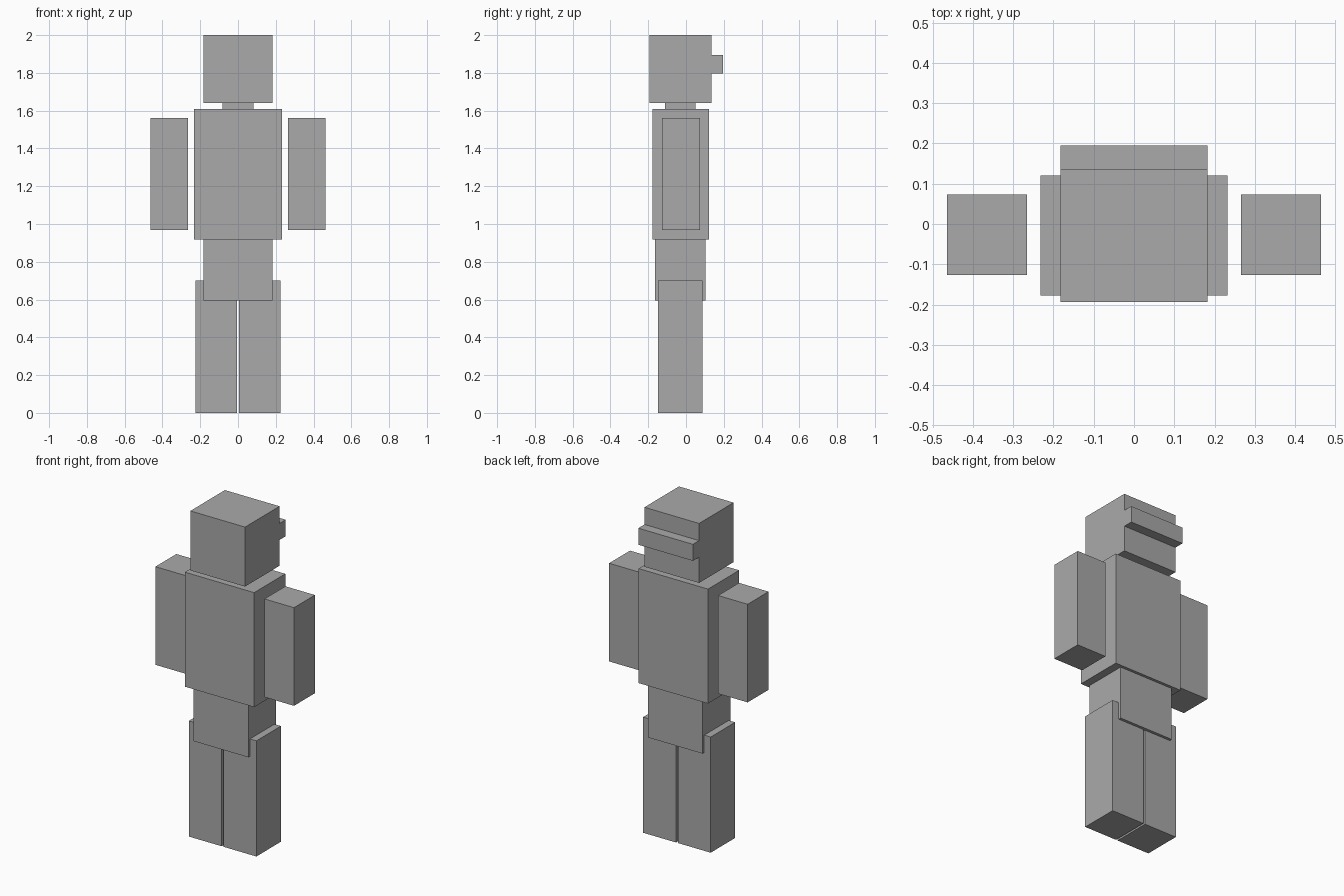
import bpy
from mathutils import Vector

cube = bpy.data.objects.get("Cube")
if cube:
    bpy.data.objects.remove(cube, do_unlink=True)

# Single flat colour
GREY = (0.4, 0.4, 0.4, 1.0)
grey = bpy.data.materials.new("plain grey")
grey.use_nodes = True
grey.diffuse_color = GREY
grey.node_tree.nodes["Principled BSDF"].inputs["Base Color"].default_value = GREY


def block(name, low, high):
    """Axis-aligned box between two opposite corners."""
    low, high = Vector(low), Vector(high)
    bpy.ops.mesh.primitive_cube_add(size=1, location=(low + high) / 2)
    obj = bpy.context.object
    obj.name = name
    obj.scale = high - low
    bpy.ops.object.transform_apply(location=False, rotation=False, scale=True)
    obj.data.materials.append(grey)
    return obj


# Head with the raised band across its back
block("head", (-0.183, -0.194, 1.64), (0.183, 0.136, 2.0))
block("head_back_band", (-0.183, 0.12, 1.796), (0.183, 0.195, 1.896))

# Neck, torso and hips
block("neck", (-0.083, -0.11, 1.6), (0.083, 0.05, 1.65))
block("torso", (-0.232, -0.177, 0.917), (0.232, 0.121, 1.61))
block("hips", (-0.183, -0.163, 0.595), (0.183, 0.104, 0.93))

# Arms and legs, one on each side
for side, sign in (("left", 1), ("right", -1)):
    arm = sorted((sign * 0.266, sign * 0.464))
    leg = sorted((sign * 0.006, sign * 0.226))
    block(side + "_arm", (arm[0], -0.127, 0.968), (arm[1], 0.073, 1.562))
    block(side + "_leg", (leg[0], -0.147, 0), (leg[1], 0.087, 0.7))
